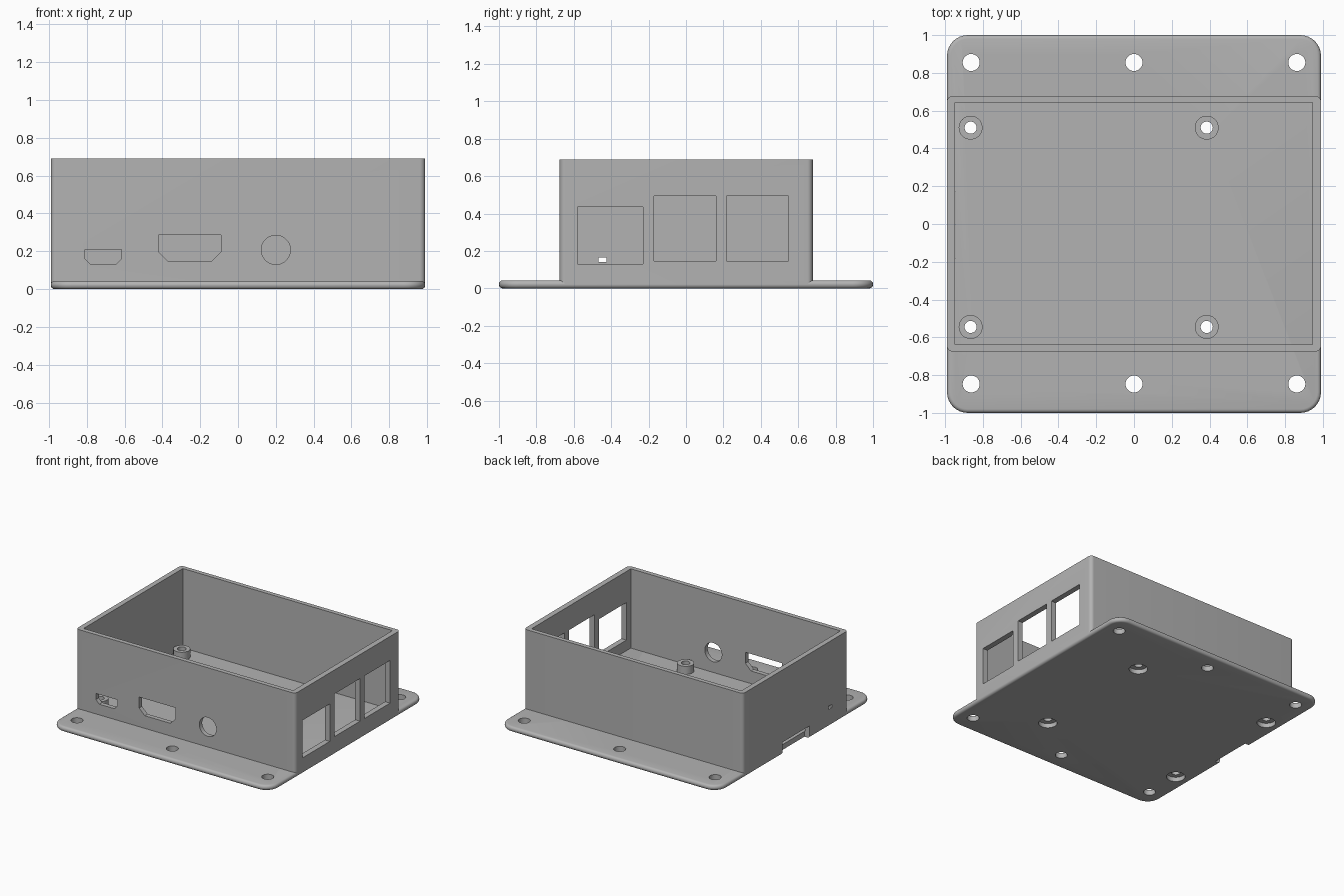
import bpy, bmesh, math
from mathutils import Vector

if "Cube" in bpy.data.objects:
    bpy.data.objects.remove(bpy.data.objects["Cube"])

grey = bpy.data.materials.new("plain grey")
grey.use_nodes = True
colour = (0.45, 0.45, 0.45, 1)
grey.diffuse_color = colour
grey.node_tree.nodes["Principled BSDF"].inputs["Base Color"].default_value = colour

PLACE = {"x": lambda a, b, d: (d, a, b),
         "y": lambda a, b, d: (a, d, b),
         "z": lambda a, b, d: (a, b, d)}


def prism(name, outline, axis, lo, hi, bevel=0, segments=4):
    """Extrude a 2D outline along an axis, optionally rounding both rims."""
    bm = bmesh.new()
    rims = [[bm.verts.new(PLACE[axis](a, b, d)) for a, b in outline] for d in (lo, hi)]
    bm.faces.new(rims[0])
    bm.faces.new(rims[1])
    n = len(outline)
    for i in range(n):
        j = (i + 1) % n
        bm.faces.new((rims[0][i], rims[0][j], rims[1][j], rims[1][i]))
    bmesh.ops.recalc_face_normals(bm, faces=bm.faces)
    if bevel:
        rim_edges = [e for e in bm.edges if any(len(f.verts) == n for f in e.link_faces)]
        bmesh.ops.bevel(bm, geom=rim_edges, offset=bevel, segments=segments,
                        profile=0.5, affect="EDGES")
    mesh = bpy.data.meshes.new(name)
    bm.to_mesh(mesh)
    bm.free()
    obj = bpy.data.objects.new(name, mesh)
    bpy.context.collection.objects.link(obj)
    mesh.materials.append(grey)
    return obj


def rect(a0, a1, b0, b1):
    return [(a0, b0), (a1, b0), (a1, b1), (a0, b1)]


def rounded(a0, a1, b0, b1, r, steps=8):
    corners = [(a1 - r, b1 - r), (a0 + r, b1 - r), (a0 + r, b0 + r), (a1 - r, b0 + r)]
    return [(ca + r * math.cos(t), cb + r * math.sin(t))
            for k, (ca, cb) in enumerate(corners)
            for t in [(k + i / steps) * math.pi / 2 for i in range(steps + 1)]]


def circle(a, b, r, n=40):
    return [(a + r * math.cos(i * math.tau / n), b + r * math.sin(i * math.tau / n))
            for i in range(n)]


def chamfered(a0, a1, b0, b1, c):
    return [(a0 + c, b0), (a1 - c, b0), (a1, b0 + c), (a1, b1), (a0, b1), (a0, b0 + c)]


def cut(obj, cutters):
    """Subtract the cutters and keep the resulting mesh."""
    for c in cutters:
        mod = obj.modifiers.new("cut", "BOOLEAN")
        mod.operation, mod.solver, mod.object = "DIFFERENCE", "EXACT", c
    deps = bpy.context.evaluated_depsgraph_get()
    mesh = bpy.data.meshes.new_from_object(obj.evaluated_get(deps))
    obj.modifiers.clear()
    obj.data = mesh


# Main parts
base = prism("base_plate", rounded(-0.99, 0.99, -1, 1, 0.11), "z", 0, 0.043, 0.02)
walls = prism("box_walls", rounded(-0.99, 0.99, -0.675, 0.678, 0.03), "z", 0.021, 0.69)
posts = [(x, y) for x in (-0.865, 0.385) for y in (-0.545, 0.51)]
standoffs = [prism(f"standoff_{i + 1}", circle(x, y, 0.063), "z", 0.03, 0.108)
             for i, (x, y) in enumerate(posts)]

# Screw holes, with counterbores under the standoffs
bores = [prism("bore_cutter", circle(x, y, 0.032), "z", -0.1, 0.2) for x, y in posts]
counterbores = [prism("counterbore_cutter", circle(x, y, 0.07), "z", -0.1, 0.036)
                for x, y in posts]
mounts = [prism("mount_cutter", circle(x, y, 0.045), "z", -0.1, 0.2)
          for x in (-0.862, 0, 0.862) for y in (-0.847, 0.855)]

# Card slot through the lower edge of the left-hand wall and base
card_slot = prism("card_slot_cutter", rect(-0.18, 0.17, -0.1, 0.1), "x", -1.1, -0.944)

# Connector openings
inside = prism("inside_cutter", rect(-0.948, 0.945, -0.638, 0.642), "z", -0.1, 0.9)
openings = [
    prism("small_port_cutter", chamfered(-0.81, -0.615, 0.13, 0.21, 0.03), "y", -0.8, -0.5),
    prism("wide_port_cutter", chamfered(-0.42, -0.09, 0.146, 0.285, 0.05), "y", -0.8, -0.5),
    prism("round_port_cutter", circle(0.2, 0.207, 0.077), "y", -0.8, -0.5),
    prism("light_hole_cutter", rect(-0.467, -0.425, 0.14, 0.166), "x", -1.1, -0.8),
] + [prism("tall_port_cutter", rect(*r), "x", 0.8, 1.1)
     for r in ((-0.58, -0.23, 0.13, 0.436), (-0.17, 0.16, 0.146, 0.494),
               (0.217, 0.547, 0.146, 0.494))]

cut(base, bores + counterbores + mounts + [card_slot])
cut(walls, [inside, card_slot] + openings)
for post, bore, counterbore in zip(standoffs, bores, counterbores):
    cut(post, [bore, counterbore])

for c in bores + counterbores + mounts + openings + [card_slot, inside]:
    bpy.data.objects.remove(c)

# Smooth rounded surfaces, crisp edges
bpy.ops.object.select_all(action="DESELECT")
for obj in [base, walls] + standoffs:
    obj.select_set(True)
bpy.context.view_layer.objects.active = base
bpy.ops.object.shade_smooth_by_angle(angle=math.radians(35))
